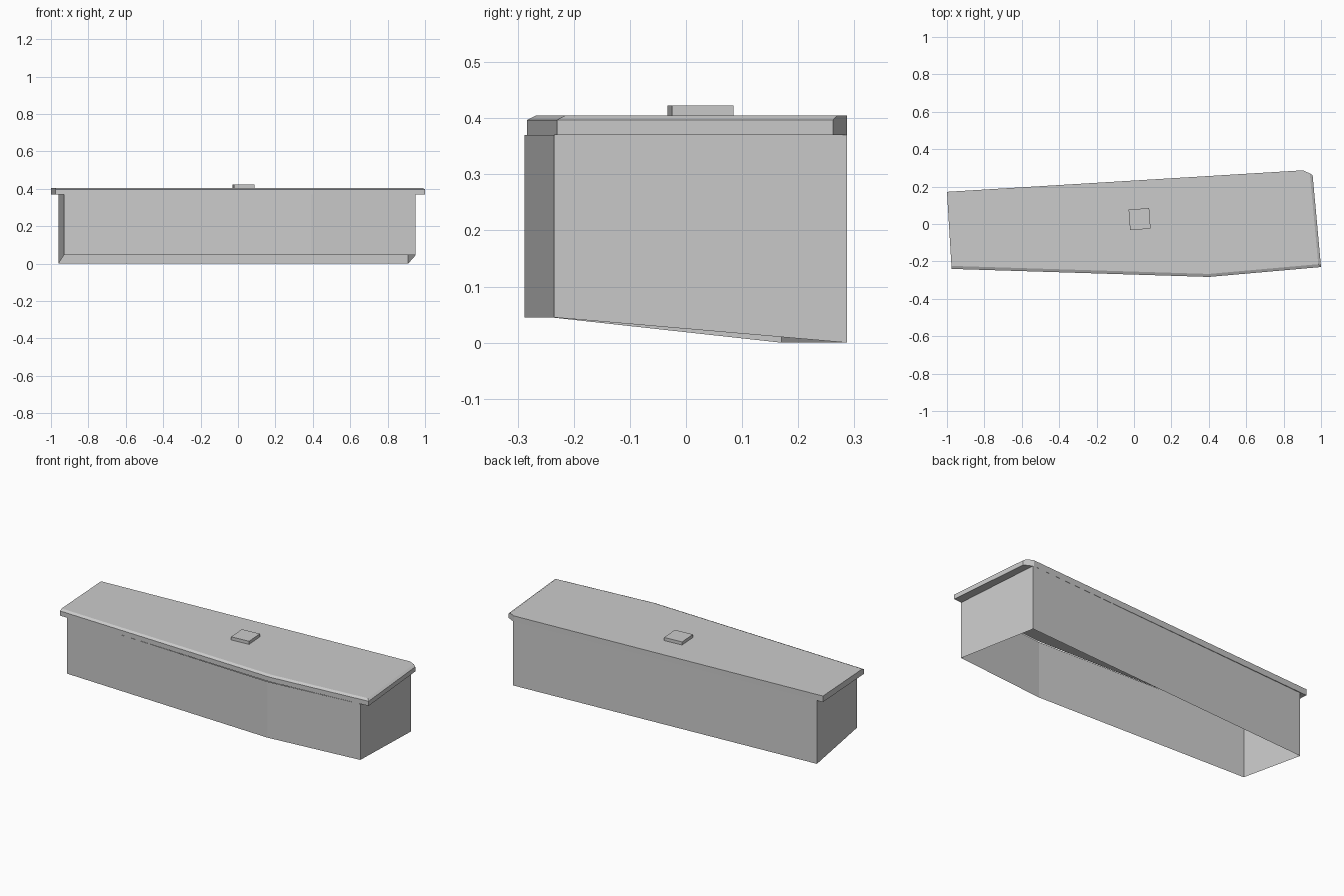
import bpy
import bmesh
from math import radians
from mathutils import Matrix

cube = bpy.data.objects.get("Cube")
if cube:
    bpy.data.objects.remove(cube, do_unlink=True)

grey = bpy.data.materials.new("plain grey")
grey.use_nodes = True
grey.diffuse_color = (0.6, 0.6, 0.6, 1)
grey.node_tree.nodes["Principled BSDF"].inputs["Base Color"].default_value = (0.6, 0.6, 0.6, 1)


def finish(name, bm):
    mesh = bpy.data.meshes.new(name)
    bm.to_mesh(mesh)
    bm.free()
    mesh.materials.append(grey)
    obj = bpy.data.objects.new(name, mesh)
    bpy.context.collection.objects.link(obj)
    return obj


def loft(name, rings, capped):
    """Join stacked counter-clockwise outlines, optionally closing both ends."""
    bm = bmesh.new()
    loops = [[bm.verts.new(p) for p in ring] for ring in rings]
    for low, high in zip(loops, loops[1:]):
        n = len(low)
        for i in range(n):
            j = (i + 1) % n
            bm.faces.new((low[i], low[j], high[j], high[i]))
    if capped:
        bm.faces.new(loops[0][::-1])
        bm.faces.new(loops[-1])
    bmesh.ops.remove_doubles(bm, verts=bm.verts, dist=0.0005)
    return finish(name, bm)


# Thin-walled base, open underneath, with its front edge cut higher
base = [(-0.93, -0.24), (0.39, -0.288), (0.95, -0.235), (0.91, 0.287), (-0.96, 0.17)]
loft("base_walls", [
    [(x, y, 0.045 if y < 0 else 0) for x, y in base],
    [(x, y, 0.37) for x, y in base],
], False)

# Overhanging slab, top edge chamfered along the front and left end
slab = [(-0.975, -0.24), (0.4, -0.283), (1.0, -0.23),
        (0.955, 0.262), (0.905, 0.287), (-1.0, 0.172)]
slab_top = [(-0.976, -0.224), (0.4, -0.267), (0.985, -0.215),
            (0.94, 0.27), (0.905, 0.287), (-1.0, 0.172)]
loft("top_slab", [
    [(x, y, 0.37) for x, y in slab],
    [(x, y, 0.397) for x, y in slab],
    [(x, y, 0.405) for x, y in slab_top],
], True)

# Small square plate on the slab
bm = bmesh.new()
bmesh.ops.create_cube(bm, size=1)
bmesh.ops.scale(bm, vec=(0.11, 0.11, 0.018), verts=bm.verts)
plate = finish("square_plate", bm)
plate.matrix_world = Matrix.Translation((0.03, 0.026, 0.414)) @ Matrix.Rotation(radians(4), 4, "Z")
